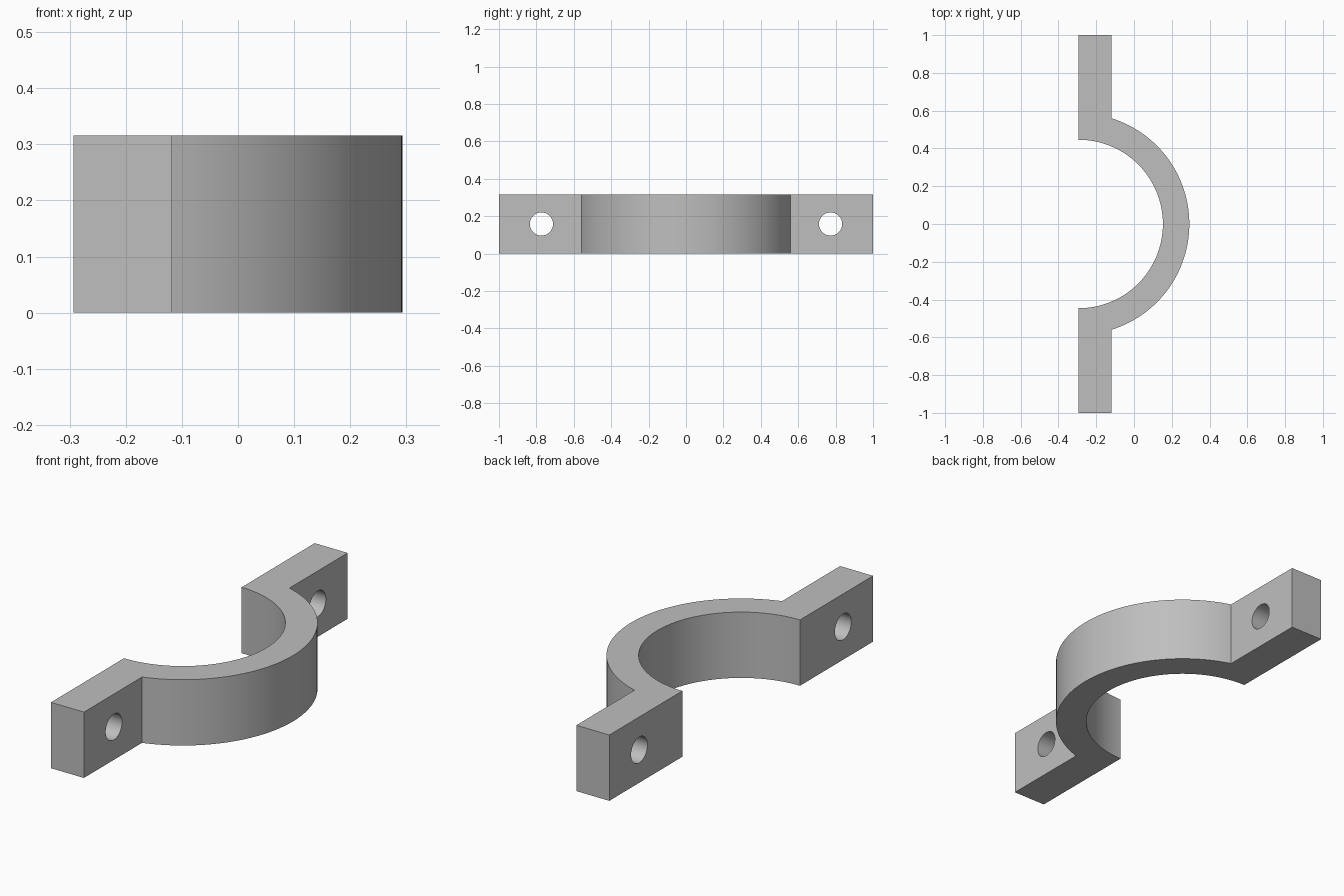
import bpy, bmesh
from math import asin, cos, sin, pi

cube = bpy.data.objects.get("Cube")
if cube:
    bpy.data.objects.remove(cube, do_unlink=True)

BACK = -0.293          # flat clamping plane, also the centre of the bore
TAB = 0.175            # tab thickness
INNER, OUTER = 0.446, 0.586
HEIGHT = 0.316
HOLE_Y, HOLE_R = 0.773, 0.062
SEGMENTS = 64

steel = bpy.data.materials.new("grey steel")
steel.use_nodes = True
colour = (0.52, 0.52, 0.52, 1)
steel.diffuse_color = colour
steel.node_tree.nodes["Principled BSDF"].inputs["Base Color"].default_value = colour


def arc(radius, start, end):
    """Points of an arc around the bore centre, angles measured from +x."""
    angles = [start + (end - start) * i / SEGMENTS for i in range(SEGMENTS + 1)]
    return [(BACK + radius * cos(a), radius * sin(a)) for a in angles]


# Half-ring with a straight tab at each end, extruded upwards
corner = pi / 2 - asin(TAB / OUTER)
outline = ([(BACK, -1), (BACK + TAB, -1)]
           + arc(OUTER, -corner, corner)
           + [(BACK + TAB, 1), (BACK, 1)]
           + arc(INNER, pi / 2, -pi / 2))
bm = bmesh.new()
base = bm.faces.new([bm.verts.new((x, y, 0)) for x, y in outline])
top = bmesh.ops.extrude_face_region(bm, geom=[base])["geom"]
bmesh.ops.translate(bm, vec=(0, 0, HEIGHT),
                    verts=[v for v in top if isinstance(v, bmesh.types.BMVert)])
bmesh.ops.recalc_face_normals(bm, faces=bm.faces)
mesh = bpy.data.meshes.new("clamp_half")
bm.to_mesh(mesh)
bm.free()
mesh.materials.append(steel)
clamp = bpy.data.objects.new("clamp_half", mesh)
bpy.context.collection.objects.link(clamp)

# Bolt hole through each tab
for side in (-1, 1):
    bpy.ops.mesh.primitive_cylinder_add(
        vertices=48, radius=HOLE_R, depth=TAB * 2, rotation=(0, pi / 2, 0),
        location=(BACK + TAB / 2, side * HOLE_Y, HEIGHT / 2))
    cutter = bpy.context.object
    cutter.name = "bolt_hole_cutter"
    cutter.hide_render = True
    cutter.data.materials.append(steel)
    bpy.ops.object.select_all(action="DESELECT")
    clamp.select_set(True)
    bpy.context.view_layer.objects.active = clamp
    cut = clamp.modifiers.new("bolt_hole", "BOOLEAN")
    cut.operation = "DIFFERENCE"
    cut.solver = "EXACT"
    cut.object = cutter
    bpy.ops.object.modifier_apply(modifier=cut.name)
    bpy.data.objects.remove(cutter, do_unlink=True)

bpy.ops.object.shade_smooth_by_angle(angle=pi / 6)
